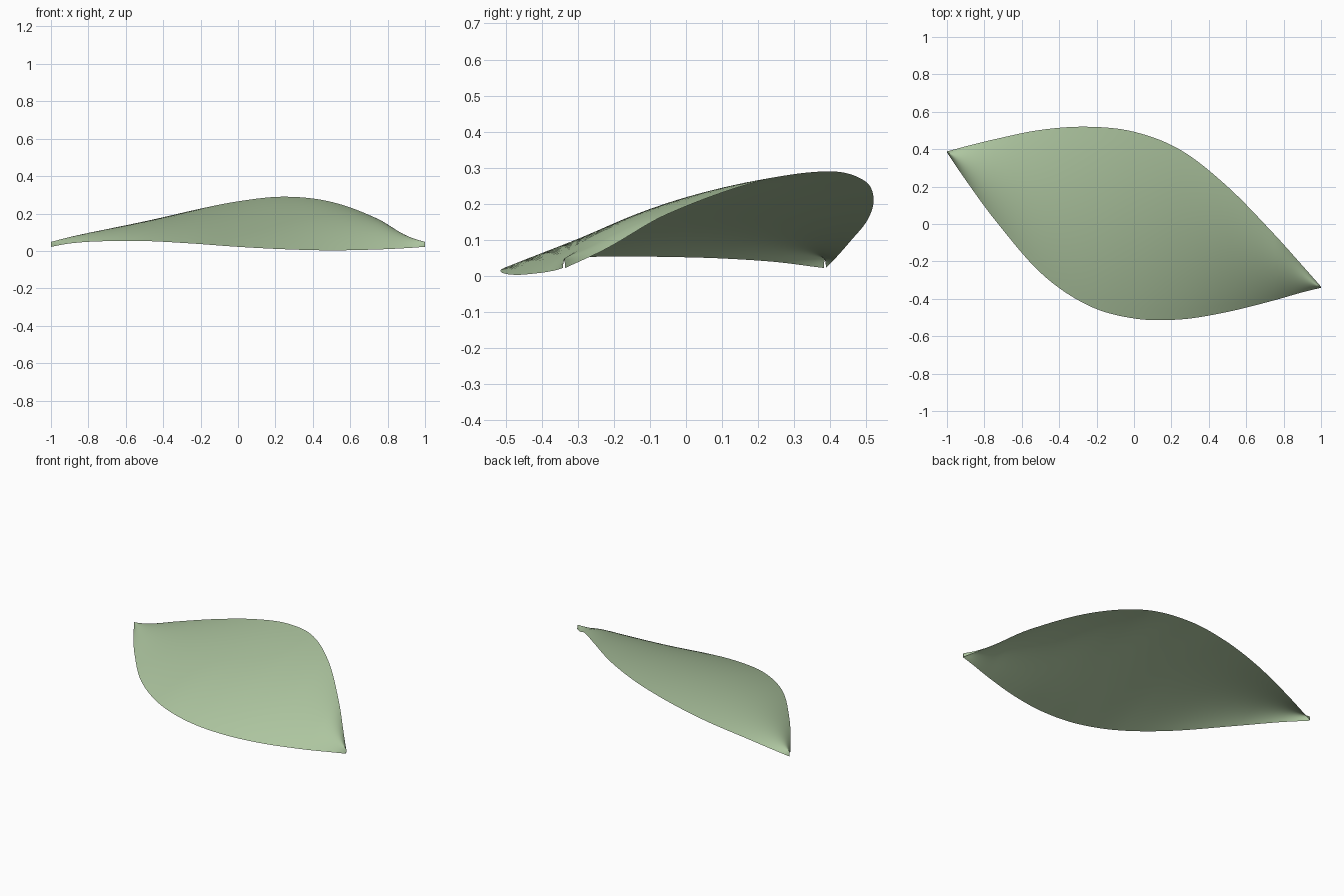
import bpy

if "Cube" in bpy.data.objects:
    bpy.data.objects.remove(bpy.data.objects["Cube"])

# Leaf stations: x, upper edge (y, z), lower edge (y, z), height of the arch between them
STATIONS = [
    (-1.00, 0.388, 0.022, 0.382, 0.022, 0.026),
    (-0.90, 0.415, 0.050, 0.235, 0.040, 0.029),
    (-0.75, 0.452, 0.092, 0.030, 0.051, 0.032),
    (-0.50, 0.503, 0.155, -0.260, 0.053, 0.036),
    (-0.25, 0.520, 0.215, -0.433, 0.040, 0.039),
    (0.00, 0.493, 0.265, -0.505, 0.022, 0.040),
    (0.25, 0.395, 0.290, -0.510, 0.009, 0.040),
    (0.50, 0.200, 0.262, -0.470, 0.003, 0.040),
    (0.75, -0.055, 0.170, -0.408, 0.008, 0.036),
    (0.90, -0.222, 0.075, -0.365, 0.015, 0.030),
    (1.00, -0.335, 0.022, -0.341, 0.022, 0.026),
]
STEPS = 8      # rows between stations
ACROSS = 16    # faces across the blade


def slope(i, k):
    a, b = STATIONS[max(i - 1, 0)], STATIONS[min(i + 1, len(STATIONS) - 1)]
    return (b[k] - a[k]) / (b[0] - a[0])


def hermite(i, s, k):
    p, q = STATIONS[i], STATIONS[i + 1]
    d = q[0] - p[0]
    return ((2*s**3 - 3*s**2 + 1) * p[k] + (s**3 - 2*s**2 + s) * d * slope(i, k)
            + (3*s**2 - 2*s**3) * q[k] + (s**3 - s**2) * d * slope(i + 1, k))


# Sweep the arched cross-section along the leaf
samples = [(i, j / STEPS) for i in range(len(STATIONS) - 1) for j in range(STEPS)]
samples.append((len(STATIONS) - 2, 1.0))
verts = []
for i, s in samples:
    x = STATIONS[i][0] * (1 - s) + STATIONS[i + 1][0] * s
    ya, za, yb, zb, h = (hermite(i, s, k) for k in range(1, 6))
    for c in range(ACROSS + 1):
        t = c / ACROSS
        verts.append((x, yb + (ya - yb) * t, zb + (za - zb) * t + 4 * h * t * (1 - t)))

n = ACROSS + 1
faces = [(r*n + c, (r + 1)*n + c, (r + 1)*n + c + 1, r*n + c + 1)
         for r in range(len(samples) - 1) for c in range(ACROSS)]

mesh = bpy.data.meshes.new("leaf")
mesh.from_pydata(verts, [], faces)
mesh.update()
leaf = bpy.data.objects.new("leaf", mesh)
bpy.context.collection.objects.link(leaf)
for p in mesh.polygons:
    p.use_smooth = True

# Soft green
green = bpy.data.materials.new("leaf_green")
green.diffuse_color = (0.42, 0.56, 0.35, 1)
green.use_nodes = True
green.node_tree.nodes["Principled BSDF"].inputs["Base Color"].default_value = green.diffuse_color
mesh.materials.append(green)
